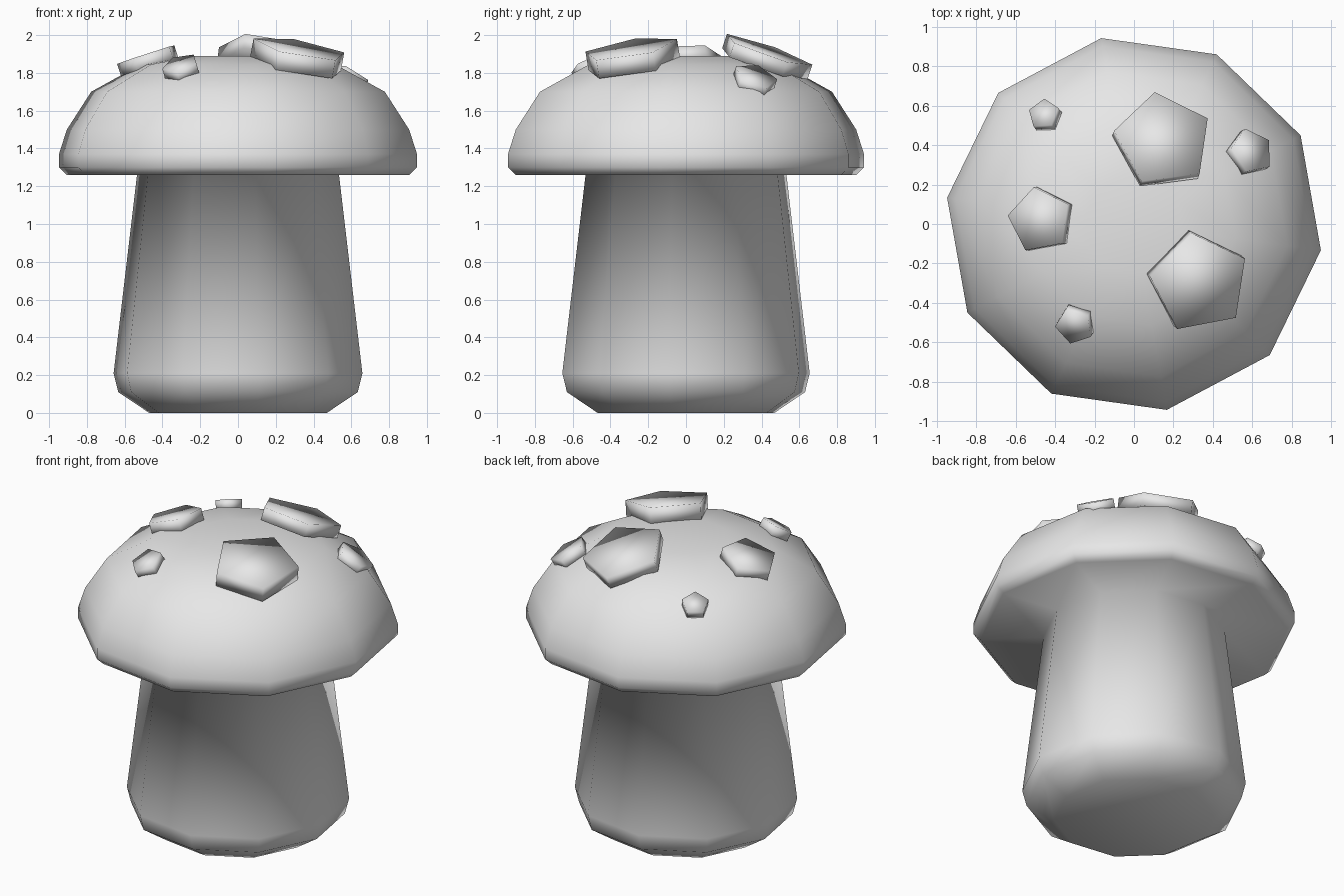
import bpy, bmesh, math
from mathutils import Matrix, Vector

cube = bpy.data.objects.get("Cube")
if cube:
    bpy.data.objects.remove(cube, do_unlink=True)

GREY = (0.8, 0.8, 0.8, 1.0)
grey = bpy.data.materials.new("pale grey")
grey.use_nodes = True
grey.diffuse_color = GREY
grey.node_tree.nodes["Principled BSDF"].inputs["Base Color"].default_value = GREY


def finish(bm, name):
    """Turn a bmesh into a fully smooth object."""
    bmesh.ops.recalc_face_normals(bm, faces=bm.faces)
    for face in bm.faces:
        face.smooth = True
    mesh = bpy.data.meshes.new(name)
    bm.to_mesh(mesh)
    bm.free()
    mesh.materials.append(grey)
    obj = bpy.data.objects.new(name, mesh)
    bpy.context.collection.objects.link(obj)
    return obj


def ring(bm, radius, z, sides, turn):
    return [bm.verts.new((radius * math.cos(turn + math.tau * i / sides),
                          radius * math.sin(turn + math.tau * i / sides), z))
            for i in range(sides)]


def lathe(bm, profile, sides, turn):
    """Stack rings and close both ends."""
    rings = [ring(bm, r, z, sides, turn) for r, z in profile]
    for low, high in zip(rings, rings[1:]):
        for i in range(sides):
            j = (i + 1) % sides
            bm.faces.new((low[i], low[j], high[j], high[i]))
    bm.faces.new(rings[0][::-1])
    bm.faces.new(rings[-1])


# Stem and cap in one continuous ten-sided skin
profile = [(0.475, 0), (0.64, 0.11), (0.665, 0.21), (0.54, 1.26),
           (0.915, 1.26), (0.957, 1.30), (0.957, 1.37), (0.915, 1.5),
           (0.785, 1.7), (0.52, 1.845), (0.25, 1.89)]
bm = bmesh.new()
lathe(bm, profile, 10, math.radians(-8))
finish(bm, "mushroom_stem_and_cap")


# Five-sided raised spots, each leaning away from the middle of the cap
def spot(name, centre, radius, turn, lean, thickness):
    bm = bmesh.new()
    lathe(bm, [(radius, -thickness), (radius, 0)], 5, math.radians(turn))
    axis = Vector((-centre[1], centre[0], 0))
    tilt = Matrix.Rotation(math.radians(lean), 4, axis)
    bm.transform(Matrix.Translation(centre) @ tilt)
    finish(bm, name)


spot("large_spot_back", (0.15, 0.43, 1.92), 0.255, 99, 20, 0.08)
spot("large_spot_front", (0.335, -0.30, 1.93), 0.26, 100, 14, 0.10)
spot("medium_spot_left", (-0.48, 0.02, 1.90), 0.17, 100, 18, 0.08)
spot("small_spot_back_left", (-0.46, 0.56, 1.79), 0.082, 90, 30, 0.06)
spot("small_spot_back_right", (0.60, 0.37, 1.785), 0.12, 105, 33, 0.07)
spot("small_spot_front", (-0.305, -0.52, 1.85), 0.10, 112, 30, 0.07)
